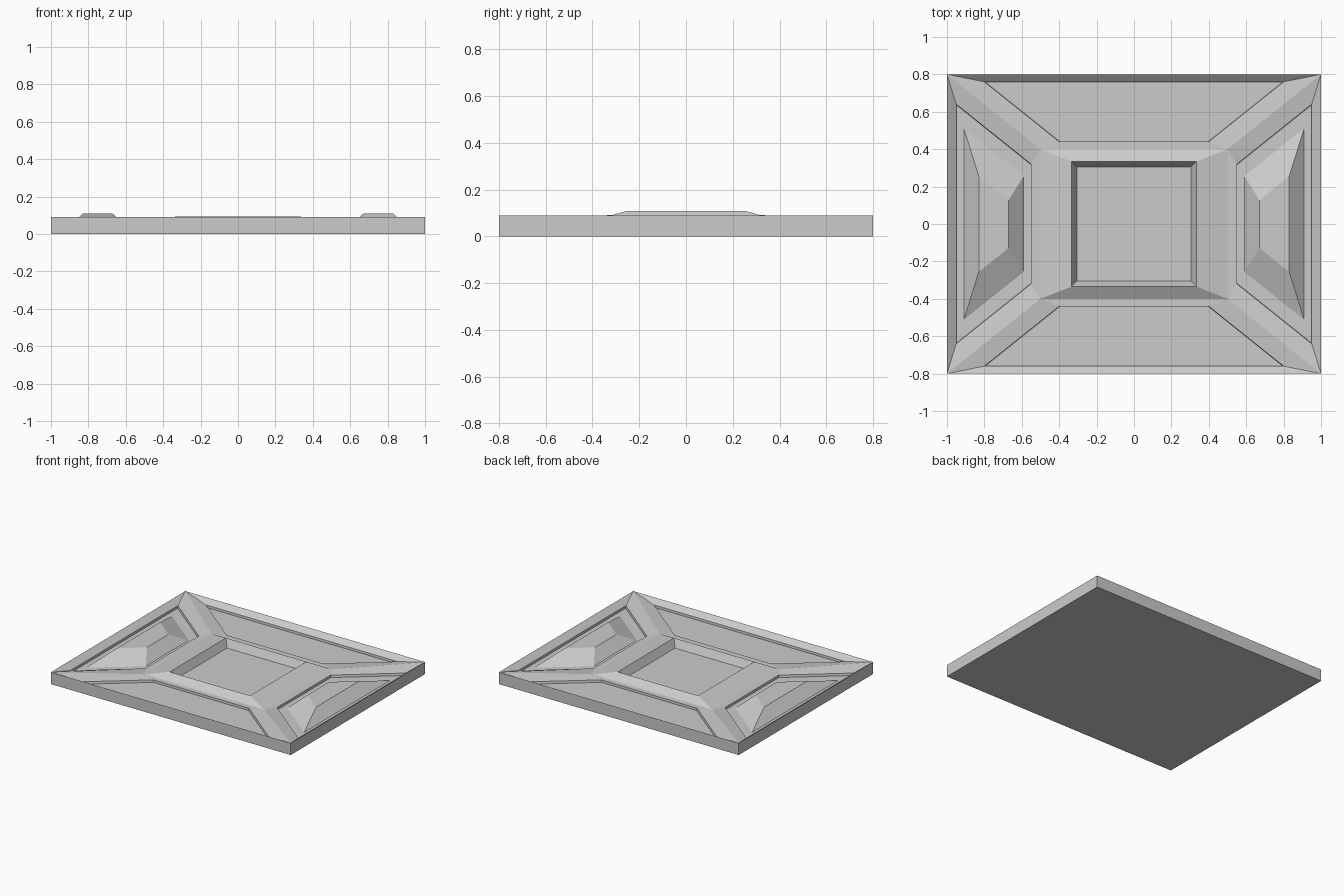
import bpy
import bmesh
from mathutils import Vector

if "Cube" in bpy.data.objects:
    bpy.data.objects.remove(bpy.data.objects["Cube"])

W, D = 1.0, 0.8            # half width and half depth
RIM_Z, RING_Z, FLOOR_Z, PAD_Z = 0.09, 0.055, 0.037, 0.108

grey = bpy.data.materials.new("stone_grey")
grey.diffuse_color = (0.6, 0.6, 0.6, 1)
grey.use_nodes = True
grey.node_tree.nodes["Principled BSDF"].inputs["Base Color"].default_value = grey.diffuse_color

bm = bmesh.new()


def rect(hx, hy, z):
    return [Vector((x * hx, y * hy, z)) for x, y in ((-1, -1), (1, -1), (1, 1), (-1, 1))]


def loft(rings, cap=True):
    """Join successive four-point rings with quads, and cap the last one."""
    vs = [[bm.verts.new(p) for p in ring] for ring in rings]
    for a, b in zip(vs, vs[1:]):
        for i in range(4):
            j = (i + 1) % 4
            bm.faces.new((a[i], a[j], b[j], b[i]))
    if cap:
        bm.faces.new(vs[-1])


def scaled(ring, s, z):
    """Scale a ring around its middle and set its height."""
    c = sum(ring, Vector()) / 4
    return [Vector((c.x + (p.x - c.x) * s, c.y + (p.y - c.y) * s, z)) for p in ring]


outer = rect(W, D, RIM_Z)
inner = rect(W / 2, D / 2, RING_Z)

# side walls and underside
loft([outer, rect(W, D, 0)])

# raised centre surround with square recess
loft([inner, rect(0.335, 0.335, 0.092), rect(0.305, 0.305, 0.035)])

# four sunken trapezoid panels, the left and right ones with raised pads
for i in range(4):
    j = (i + 1) % 4
    quad = [outer[i], outer[j], inner[j], inner[i]]
    rings = [quad, scaled(quad, 0.8, RING_Z), scaled(quad, 0.795, FLOOR_Z)]
    if i % 2:
        rings += [scaled(quad, 0.64, FLOOR_Z), scaled(quad, 0.32, PAD_Z)]
    loft(rings)

bmesh.ops.remove_doubles(bm, verts=bm.verts, dist=1e-4)
bmesh.ops.recalc_face_normals(bm, faces=bm.faces)

mesh = bpy.data.meshes.new("ornamental_panel")
bm.to_mesh(mesh)
bm.free()
mesh.materials.append(grey)
panel = bpy.data.objects.new("ornamental_panel", mesh)
bpy.context.collection.objects.link(panel)
